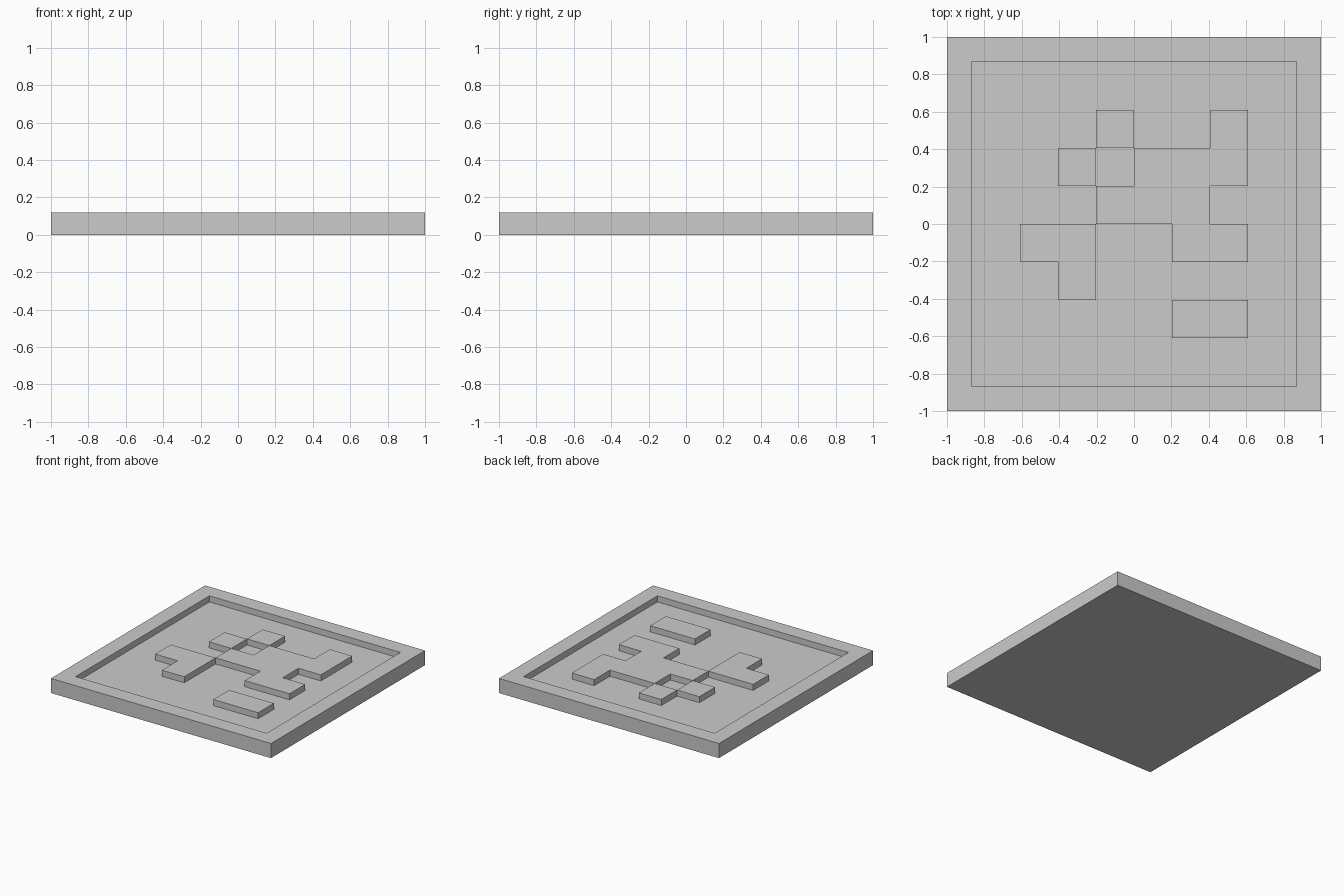
import bpy
import bmesh

HALF = 1.0        # half width of the plate
HEIGHT = 0.12     # plate thickness
DEPTH = 0.05      # depth of the recess
RECESS = 0.814    # half width of the recess
CELL = RECESS / 4

# Raised cells, back row first
PATTERN = [
    "........",
    "...#..#.",
    "..#.###.",
    "...###..",
    ".##..##.",
    "..#.....",
    ".....##.",
    "........",
]

cube = bpy.data.objects.get("Cube")
if cube:
    bpy.data.objects.remove(cube, do_unlink=True)

grey = bpy.data.materials.new("light_grey")
grey.use_nodes = True
colour = (0.6, 0.6, 0.6, 1.0)
grey.diffuse_color = colour
grey.node_tree.nodes["Principled BSDF"].inputs["Base Color"].default_value = colour


def add_object(name, bm):
    mesh = bpy.data.meshes.new(name)
    bm.normal_update()
    bm.to_mesh(mesh)
    bm.free()
    mesh.materials.append(grey)
    obj = bpy.data.objects.new(name, mesh)
    bpy.context.collection.objects.link(obj)
    return obj


# Square plate with a recessed panel
bm = bmesh.new()
bmesh.ops.create_cube(bm, size=1)
bmesh.ops.scale(bm, vec=(2 * HALF, 2 * HALF, HEIGHT), verts=bm.verts)
bmesh.ops.translate(bm, vec=(0, 0, HEIGHT / 2), verts=bm.verts)
bm.normal_update()
top = max(bm.faces, key=lambda f: f.calc_center_median().z)
bmesh.ops.inset_region(bm, faces=[top], thickness=HALF - RECESS)
floor = bmesh.ops.extrude_discrete_faces(bm, faces=[top])["faces"][0]
bmesh.ops.translate(bm, vec=(0, 0, -DEPTH), verts=floor.verts)
add_object("recessed_plate", bm)

# Raised cell pattern, flush with the rim
bm = bmesh.new()
for row, line in enumerate(PATTERN):
    for col, mark in enumerate(line):
        if mark == "#":
            x, y = (col - 4) * CELL, (3 - row) * CELL
            corners = [(x, y), (x + CELL, y), (x + CELL, y + CELL), (x, y + CELL)]
            bm.faces.new([bm.verts.new((a, b, HEIGHT)) for a, b in corners])
bmesh.ops.remove_doubles(bm, verts=bm.verts, dist=0.001)
rim = [e for e in bm.edges if e.is_boundary]
walls = bmesh.ops.extrude_edge_only(bm, edges=rim)["geom"]
bmesh.ops.translate(bm, vec=(0, 0, -DEPTH),
                    verts=[v for v in walls if isinstance(v, bmesh.types.BMVert)])
bmesh.ops.recalc_face_normals(bm, faces=bm.faces)
# Keep the top faces pointing up with walls facing outwards
bm.normal_update()
if any(f.normal.z < -0.5 for f in bm.faces):
    for f in bm.faces:
        centre = f.calc_center_median()
        if f.normal.z < -0.5:
            f.normal_flip()
        elif abs(f.normal.z) < 0.5:
            probe = centre + f.normal * CELL / 2
            col, row = int(probe.x // CELL) + 4, 3 - int(probe.y // CELL)
            if PATTERN[row][col] == "#":
                f.normal_flip()
add_object("raised_cells", bm)
